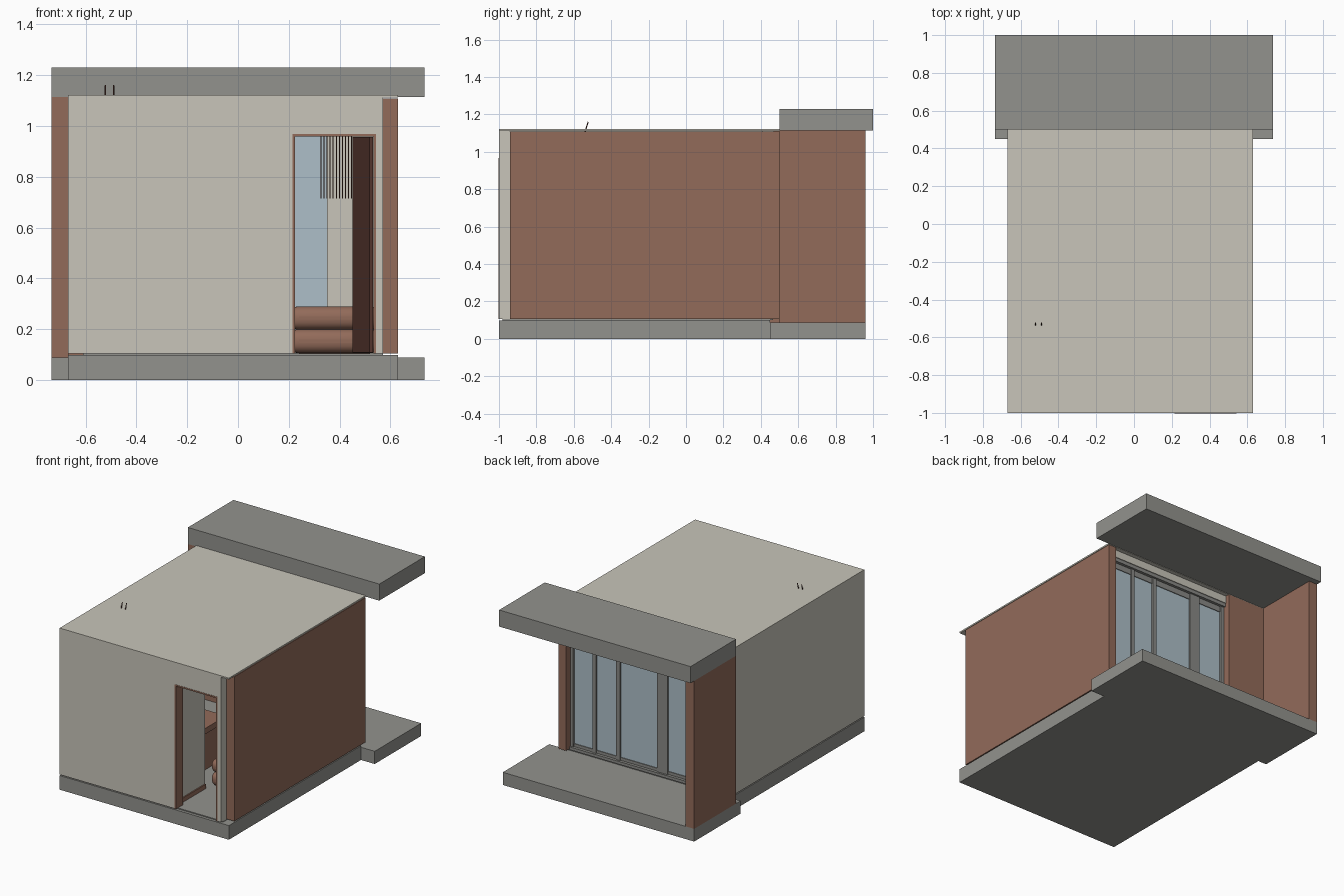
import bpy
from mathutils import Vector

cube = bpy.data.objects.get("Cube")
if cube:
    bpy.data.objects.remove(cube, do_unlink=True)


def material(name, r, g, b):
    m = bpy.data.materials.new(name)
    m.use_nodes = True
    m.diffuse_color = (r, g, b, 1)
    bsdf = next(n for n in m.node_tree.nodes if n.type == 'BSDF_PRINCIPLED')
    bsdf.inputs["Base Color"].default_value = (r, g, b, 1)
    bsdf.inputs["Roughness"].default_value = 0.8
    return m


CONCRETE = material("concrete grey", 0.29, 0.29, 0.27)
PLASTER = material("warm plaster", 0.58, 0.56, 0.49)
BRICK = material("brick brown", 0.29, 0.147, 0.102)
DARK = material("dark brown", 0.10, 0.04, 0.03)
GLASS = material("pale blue glass", 0.42, 0.52, 0.58)
FRAME = material("frame grey", 0.25, 0.25, 0.235)


def box(name, x, y, z, mat, bevel=0):
    """Box spanning the given (low, high) ranges."""
    bpy.ops.mesh.primitive_cube_add(size=1)
    ob = bpy.context.object
    ob.name = name
    lo, hi = Vector((x[0], y[0], z[0])), Vector((x[1], y[1], z[1]))
    for v in ob.data.vertices:
        v.co = Vector(h if c > 0 else l for c, l, h in zip(v.co, lo, hi))
    ob.data.materials.append(mat)
    if bevel:
        mod = ob.modifiers.new("Rounding", 'BEVEL')
        mod.width, mod.segments = bevel, 5
        bpy.ops.object.shade_smooth_by_angle()
    return ob


def rod(name, a, b, radius, mat):
    a, b = Vector(a), Vector(b)
    bpy.ops.mesh.primitive_cylinder_add(vertices=8, radius=radius, depth=(b - a).length,
                                        location=(a + b) / 2)
    ob = bpy.context.object
    ob.name = name
    ob.rotation_euler = (b - a).to_track_quat('Z', 'Y').to_euler()
    ob.data.materials.append(mat)


L, R, WALL = -0.67, 0.63, 0.06       # room sides and wall thickness
LOW, HIGH = 0.105, 1.108             # wall bottom and top
IN_L, IN_R = L + WALL, R - WALL      # inner wall faces

# Slabs, roof and canopy
box("floor_slab", (L, R), (-1, 0.45), (0, 0.098), CONCRETE)
box("balcony_slab", (-0.735, 0.735), (0.45, 0.96), (0, 0.088), CONCRETE)
box("floor_finish", (IN_L, IN_R), (-0.98, 0.45), (0.098, LOW), CONCRETE)
box("ceiling", (L, R), (-1, 0.5), (1.112, 1.122), PLASTER)
box("balcony_canopy", (-0.735, 0.735), (0.5, 1), (1.115, 1.23), CONCRETE)

# Walls
DOOR_L, DOOR_R, DOOR_TOP = 0.215, 0.543, 0.968
FRONT = (-1, -0.94)
box("front_wall", (L, DOOR_L), FRONT, (LOW, 1.112), PLASTER)
box("front_wall_right", (DOOR_R, IN_R), FRONT, (LOW, 1.112), PLASTER)
box("front_wall_over_door", (DOOR_L, DOOR_R), FRONT, (DOOR_TOP, 1.112), PLASTER)
box("left_wall", (L, IN_L), (-0.94, 0.44), (LOW, 1.112), PLASTER)
box("right_wall", (IN_R, R), (-0.94, 0.5), (LOW, HIGH), BRICK)
box("back_wall", (L, -0.38), (0.44, 0.5), (0.088, 1.112), BRICK)
box("balcony_side_wall", (-0.735, L), (0.5, 0.96), (0.088, 1.115), BRICK)
box("window_lintel", (-0.38, IN_R), (0.41, 0.47), (1.06, 1.112), PLASTER)

# Door frame and open door leaf
JAMB = (-1.002, -0.925)
box("door_jamb_left", (DOOR_L, DOOR_L + 0.01), JAMB, (LOW, DOOR_TOP), BRICK)
box("door_jamb_right", (DOOR_R - 0.01, DOOR_R), JAMB, (LOW, DOOR_TOP), BRICK)
box("door_head", (DOOR_L, DOOR_R), JAMB, (DOOR_TOP - 0.01, DOOR_TOP), BRICK)
leaf = box("door_leaf", (-0.015, 0), (0, 0.29), (LOW + 0.003, 0.957), DARK)
leaf.location = (0.532, -0.93, 0)
leaf.rotation_euler.z = 0.235

# Back glazing: glass panes between posts and rails
GY = 0.44
SILL, HEAD = 0.14, 0.995
posts = [(0.55, IN_R), (0.375, 0.4), (0.19, 0.22), (-0.174, -0.094), (-0.38, -0.352)]
for i, span in enumerate(posts):
    box(f"window_post_{i + 1}", span, (GY - 0.02, GY + 0.012), (LOW, 1.06), FRAME)
for i, (a, b) in enumerate(zip(posts, posts[1:])):
    box(f"window_pane_{i + 1}", (b[1], a[0]), (GY - 0.008, GY), (SILL, HEAD), GLASS)
    box(f"pane_bottom_rail_{i + 1}", (b[1], a[0]), (GY - 0.015, GY + 0.005), (LOW, SILL), FRAME)
    box(f"pane_top_rail_{i + 1}", (b[1], a[0]), (GY - 0.015, GY + 0.005), (HEAD, 1.04), FRAME)
box("window_bottom_track", (-0.38, IN_R), (GY - 0.03, GY + 0.025), (0.1, 0.12), FRAME)
box("window_top_track", (-0.38, IN_R), (GY - 0.03, GY + 0.025), (1.035, 1.06), FRAME)

# Entry partition with skirting
box("entry_partition", (0.15, 0.195), (-0.94, -0.64), (LOW, HIGH), PLASTER)
box("entry_skirting", (0.195, 0.203), (-0.94, -0.64), (LOW, 0.135), BRICK)

# Sofa made of two stacked rounded cushions
box("sofa_base", (0.2, 0.56), (-0.6, -0.2), (LOW, 0.2), BRICK, 0.04)
box("sofa_seat", (0.2, 0.56), (-0.6, -0.2), (0.197, 0.29), BRICK, 0.04)

# Screen panel and hanging slats above the seat
box("room_screen", (0.35, IN_R), (0.1, 0.13), (LOW, HIGH), PLASTER)
for i in range(11):
    x = 0.325 + i * 0.012
    box(f"hanging_slat_{i + 1}", (x, x + 0.004), (0.04, 0.05), (0.715, HIGH), DARK)

# Low table deep in the room
box("table_top", (-0.35, 0.05), (-0.5, -0.2), (0.36, 0.4), BRICK)
for x in (-0.34, 0.02):
    box("table_leg", (x, x + 0.02), (-0.49, -0.21), (LOW, 0.36), BRICK)

# Pair of small rods rising through the ceiling
for x in (-0.522, -0.49):
    rod("roof_rod", (x, -0.542, 1.1), (x, -0.523, 1.16), 0.003, DARK)
